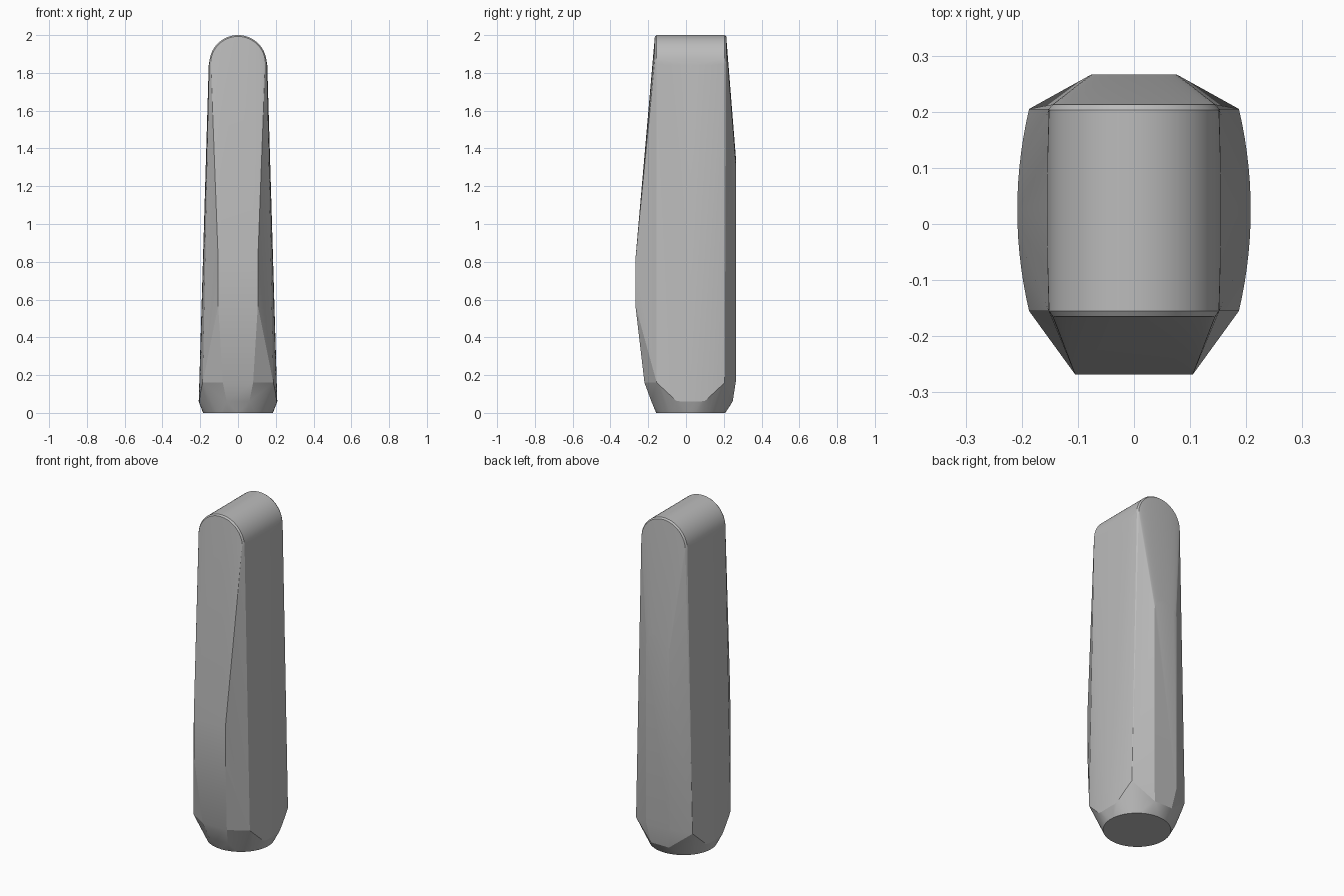
import bpy
import bmesh
import math

default = bpy.data.objects.get("Cube")
if default:
    bpy.data.objects.remove(default, do_unlink=True)

MID_Y = 0.025
points = []


def mirrored(*coords):
    """Add points on both sides of the centre plane."""
    for x, y, z in coords:
        points.extend([(x, y, z), (-x, y, z)])


# Rounded top: a half round running front to back, with a tiny eased edge
SEGMENTS = 32
for i in range(SEGMENTS + 1):
    a = math.pi * i / SEGMENTS
    for radius, y in ((0.145, -0.165), (0.152, -0.155), (0.152, 0.203), (0.145, 0.213)):
        points.append((radius * math.cos(a), y, 1.848 + radius * math.sin(a)))

# Bulging flanks: the lower edge rises toward the corners
STEPS = 14
for i in range(STEPS + 1):
    t = 2 * i / STEPS - 1
    low = 0.06 + 0.1 * max(0, (abs(t) - 0.4) / 0.6)
    mirrored((0.208 - 0.021 * t * t, MID_Y + 0.18 * t, low))
    mirrored((0.155 - 0.003 * t * t, MID_Y + 0.18 * t, 1.84))

# Front keel panel and its lower facets
mirrored((0.105, -0.268, 0.81), (0.105, -0.268, 0.57),
         (0.08, -0.22, 0.16), (0.06, -0.183, 0.06))

# Back panel with an arched upper end
mirrored((0.077, 0.266, 0.18), (0.06, 0.247, 0.06))
for i in range(13):
    a = math.pi * i / 12
    points.append((0.077 * math.cos(a), 0.266, 1.25 + 0.077 * math.sin(a)))

# Round foot
for i in range(48):
    a = math.tau * i / 48
    points.append((0.185 * math.cos(a), MID_Y + 0.183 * math.sin(a), 0))

# Stretch one skin over the outline
bm = bmesh.new()
for p in points:
    bm.verts.new(p)
hull = bmesh.ops.convex_hull(bm, input=bm.verts[:])
loose = {g for g in hull["geom_interior"] + hull["geom_unused"]
         if isinstance(g, bmesh.types.BMVert)}
bmesh.ops.delete(bm, geom=list(loose), context="VERTS")
bmesh.ops.dissolve_limit(bm, angle_limit=math.radians(0.3),
                         verts=bm.verts[:], edges=bm.edges[:])
bmesh.ops.recalc_face_normals(bm, faces=bm.faces[:])
mesh = bpy.data.meshes.new("body")
bm.to_mesh(mesh)
bm.free()
body = bpy.data.objects.new("body", mesh)
bpy.context.collection.objects.link(body)

# Plain grey finish
grey = bpy.data.materials.new("plain_grey")
grey.use_nodes = True
color = (0.5, 0.5, 0.5, 1)
grey.diffuse_color = color
grey.node_tree.nodes["Principled BSDF"].inputs["Base Color"].default_value = color
mesh.materials.append(grey)

bpy.ops.object.select_all(action="DESELECT")
body.select_set(True)
bpy.context.view_layer.objects.active = body
bpy.ops.object.shade_smooth_by_angle(angle=math.radians(14))
